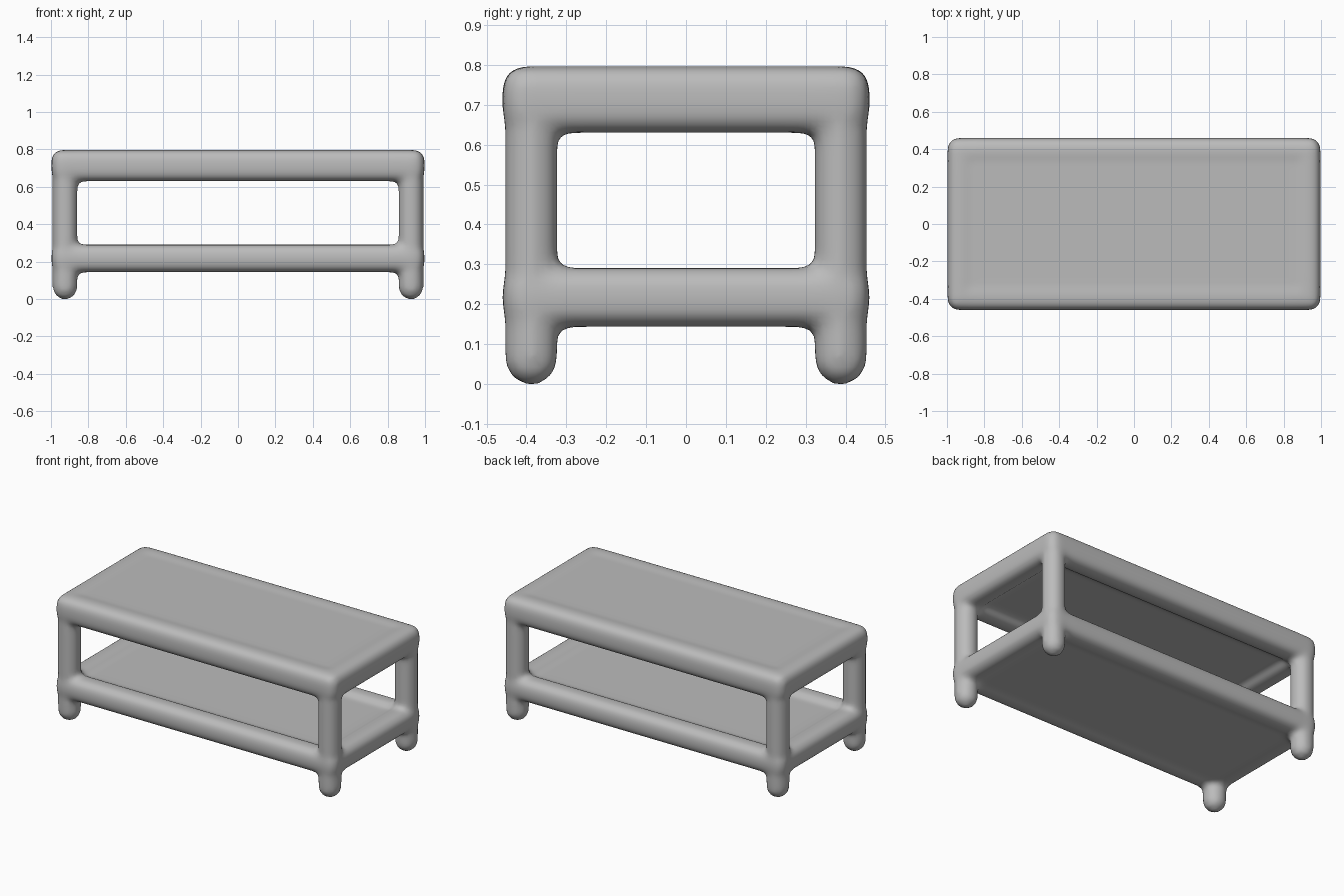
import bpy, bmesh
from mathutils import Matrix, Vector

cube = bpy.data.objects.get("Cube")
if cube:
    bpy.data.objects.remove(cube, do_unlink=True)

GREY = (0.5, 0.5, 0.5, 1)
mat = bpy.data.materials.new("plain grey")
mat.use_nodes = True
mat.diffuse_color = GREY
mat.node_tree.nodes["Principled BSDF"].inputs["Base Color"].default_value = GREY

LEG_X, LEG_Y, LEG_R = 0.925, 0.388, 0.068
bm = bmesh.new()


def block(center, size, round_by):
    """Add a box with rounded edges."""
    part = bmesh.new()
    bmesh.ops.create_cube(part, size=1)
    bmesh.ops.scale(part, vec=size, verts=part.verts)
    bmesh.ops.bevel(part, geom=part.edges[:], offset=round_by, segments=5,
                    profile=0.5, affect='EDGES')
    bmesh.ops.translate(part, vec=center, verts=part.verts)
    mesh = bpy.data.meshes.new("part")
    part.to_mesh(mesh)
    part.free()
    bm.from_mesh(mesh)
    bpy.data.meshes.remove(mesh)


def leg(x, y, bottom, top):
    """Add an upright post with a domed foot."""
    middle = Vector((x, y, (bottom + LEG_R + top) / 2))
    bmesh.ops.create_cone(bm, cap_ends=True, segments=24, radius1=LEG_R, radius2=LEG_R,
                          depth=top - bottom - LEG_R, matrix=Matrix.Translation(middle))
    bmesh.ops.create_uvsphere(bm, u_segments=24, v_segments=12, radius=LEG_R,
                              matrix=Matrix.Translation((x, y, bottom + LEG_R)))


# Four legs
for x in (-LEG_X, LEG_X):
    for y in (-LEG_Y, LEG_Y):
        leg(x, y, -0.004, 0.72)

# Rounded rails and thinner panel of each tier: rail middle, rail height, panel middle, thickness
for rail_z, rail_h, panel_z, panel_h in ((0.713, 0.168, 0.728, 0.125),
                                         (0.217, 0.148, 0.208, 0.115)):
    for side in (-1, 1):
        block((0, side * LEG_Y, rail_z), (1.99, 0.145, rail_h), 0.055)
        block((side * LEG_X, 0, rail_z), (0.145, 0.915, rail_h), 0.055)
    block((0, 0, panel_z), (1.85, 0.78, panel_h), 0.01)

mesh = bpy.data.meshes.new("two_tier_table")
bm.to_mesh(mesh)
bm.free()
mesh.materials.append(mat)
table = bpy.data.objects.new("two_tier_table", mesh)
bpy.context.collection.objects.link(table)

# Fuse the parts and soften their joints
fuse = table.modifiers.new("fuse", 'REMESH')
fuse.mode = 'VOXEL'
fuse.voxel_size = 0.016
fuse.use_smooth_shade = True
soften = table.modifiers.new("soften", 'SMOOTH')
soften.factor = 0.5
soften.iterations = 10
